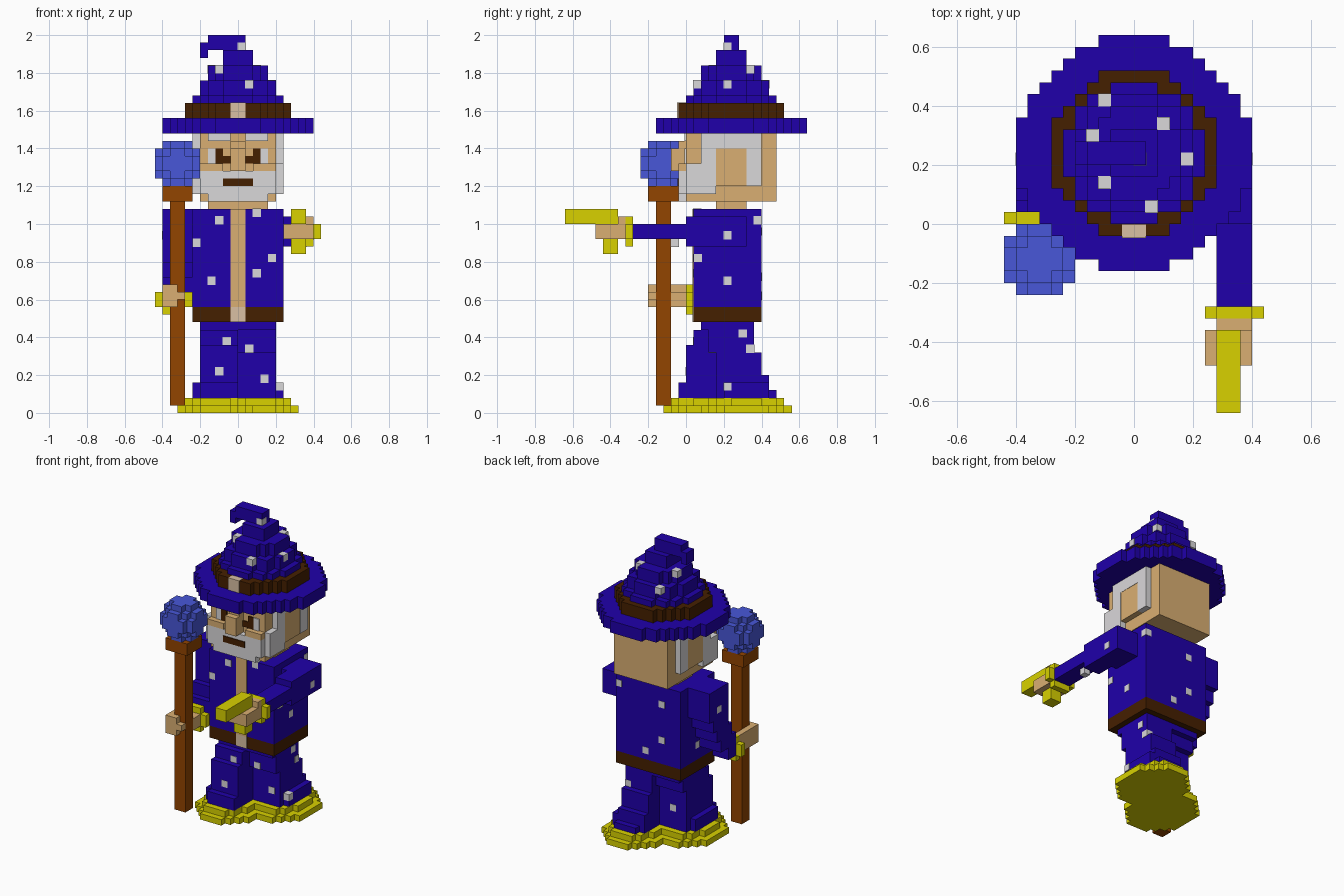
import bpy, bmesh, math

cube = bpy.data.objects.get("Cube")
if cube:
    bpy.data.objects.remove(cube, do_unlink=True)

V = 0.04  # block size


def material(name, rgb):
    m = bpy.data.materials.new(name)
    m.use_nodes = True
    m.diffuse_color = (*rgb, 1)
    bsdf = next(n for n in m.node_tree.nodes if n.type == 'BSDF_PRINCIPLED')
    bsdf.inputs["Base Color"].default_value = (*rgb, 1)
    return m


BLUE = material("robe_blue", (0.014, 0.0, 0.40))
GOLD = material("gold", (0.69, 0.64, 0.0))
ORB = material("orb_blue", (0.065, 0.095, 0.69))
WOOD = material("staff_wood", (0.29, 0.058, 0.0))
DARK = material("dark_brown", (0.060, 0.014, 0.0))
SKIN = material("skin_tan", (0.70, 0.43, 0.17))
HAIR = material("hair_grey", (0.70, 0.69, 0.70))
BUCKLE = material("buckle_beige", (0.70, 0.53, 0.37))


def finish(name, bm, mat):
    bmesh.ops.recalc_face_normals(bm, faces=bm.faces)
    me = bpy.data.meshes.new(name)
    bm.to_mesh(me)
    bm.free()
    me.materials.append(mat)
    ob = bpy.data.objects.new(name, me)
    bpy.context.collection.objects.link(ob)


def add_box(bm, x0, x1, y0, y1, z0, z1):
    for v in bmesh.ops.create_cube(bm, size=1)["verts"]:
        v.co.x = x1 if v.co.x > 0 else x0
        v.co.y = y1 if v.co.y > 0 else y0
        v.co.z = z1 if v.co.z > 0 else z0


def boxes(name, mat, *dims, mirror=False):
    bm = bmesh.new()
    for d in dims:
        add_box(bm, *d)
        if mirror:
            add_box(bm, -d[1], -d[0], *d[2:])
    finish(name, bm, mat)


def add_disc(bm, cx, rx, y0, y1, z0, z1, p=2.0):
    """Stair-stepped round slab, extruded from its outline."""
    ry = (y1 - y0) / 2
    side = []
    for i in range(round((y1 - y0) / V)):
        d = abs((i + 0.5) * V - ry) / ry
        w = max(1, round(rx * (1 - d ** p) ** (1 / p) / V)) * V
        if side and abs(side[-1][0] - w) < 1e-6:
            side.pop()
        else:
            side.append((w, y0 + i * V))
        side.append((w, y0 + (i + 1) * V))
    outline = [(cx + w, y) for w, y in side] + [(cx - w, y) for w, y in reversed(side)]
    face = bm.faces.new([bm.verts.new((x, y, z0)) for x, y in outline])
    new = bmesh.ops.extrude_face_region(bm, geom=[face])["geom"]
    for v in new:
        if isinstance(v, bmesh.types.BMVert):
            v.co.z = z1


def discs(name, mat, *layers):
    bm = bmesh.new()
    for d in layers:
        add_disc(bm, *d)
    finish(name, bm, mat)


# Gold hems: right foot forward, left foot back
discs("right_hem", GOLD, (-.12, .20, -.12, .36, 0, .04), (-.12, .16, -.08, .32, .04, .08))
discs("left_hem", GOLD, (.12, .20, .08, .56, 0, .04), (.12, .16, .12, .52, .04, .08))

# Striding robe legs
boxes("right_robe_leg", BLUE,
      (-.20, 0, -.04, .28, .08, .16), (-.24, -.20, 0, .24, .08, .16),
      (-.20, 0, 0, .28, .16, .36), (-.20, 0, .04, .32, .36, .44))
boxes("left_robe_leg", BLUE,
      (.04, .20, .16, .48, .08, .12), (.20, .24, .20, .44, .08, .16),
      (0, .20, .16, .44, .08, .20), (0, .20, .16, .40, .20, .32), (0, .20, .12, .36, .32, .44))
boxes("robe_hips", BLUE, (-.20, .20, .08, .36, .44, .48))

# Torso, belt and front trim
boxes("torso", BLUE, (-.24, .24, .04, .40, .56, 1.08))
boxes("belt", DARK, (-.24, .24, .04, .40, .48, .56))
boxes("belt_buckle", BUCKLE, (-.04, .04, .034, .05, .48, .56))
boxes("robe_trim", SKIN, (-.04, .04, .034, .05, .56, 1.08))

# Left arm stretched forward, holding a gold wand
boxes("left_sleeve", BLUE, (.24, .40, .12, .32, .88, 1.04), (.28, .40, 0, .12, .88, 1.04),
      (.28, .40, -.28, 0, .92, 1.0))
boxes("left_cuff", GOLD, (.24, .44, -.32, -.28, .92, 1.0), (.28, .40, -.32, -.28, .88, 1.04))
boxes("left_hand", SKIN, (.24, .40, -.48, -.36, .92, 1.0), (.28, .40, -.36, -.32, .92, 1.04))
boxes("gold_wand", GOLD, (.28, .36, -.64, -.36, 1.0, 1.08), (.28, .36, -.44, -.36, .84, .92))

# Right arm bent down to the staff in steps
boxes("right_sleeve", BLUE, (-.40, -.24, .12, .32, .88, 1.08), (-.40, -.24, .12, .28, .80, .88),
      (-.40, -.24, .08, .24, .72, .80), (-.40, -.24, .04, .20, .64, .72),
      (-.40, -.28, .04, .12, .56, .64))
boxes("right_cuff", GOLD, (-.44, -.24, 0, .04, .56, .64), (-.40, -.28, 0, .04, .52, .68))
boxes("right_hand", SKIN, (-.40, -.36, -.20, 0, .56, .68), (-.36, -.32, -.20, -.16, .56, .68),
      (-.32, -.28, -.20, -.16, .60, .64), (-.36, -.28, -.08, 0, .56, .64))

# Staff with a round orb
boxes("staff", WOOD, (-.36, -.28, -.16, -.08, .04, 1.12), (-.40, -.24, -.20, -.04, 1.12, 1.20))
discs("staff_orb", ORB,
      (-.32, .08, -.20, -.04, 1.20, 1.24), (-.32, .12, -.24, 0, 1.24, 1.28, 1.6),
      (-.32, .12, -.24, 0, 1.28, 1.36, 2.4), (-.32, .12, -.24, 0, 1.36, 1.40, 1.6),
      (-.32, .08, -.20, -.04, 1.40, 1.44))

# Head
boxes("neck", SKIN, (-.16, .16, .16, .32, 1.08, 1.12))
boxes("head", SKIN, (-.20, .20, 0, .48, 1.12, 1.48))
boxes("nose", SKIN, (-.04, .04, -.04, 0, 1.28, 1.44), (-.04, .04, -.08, -.04, 1.28, 1.40))
boxes("cheeks", SKIN, (.08, .20, -.04, 0, 1.28, 1.32), mirror=True)
boxes("side_hair", HAIR, (.20, .24, .08, .40, 1.40, 1.48), (.20, .24, .08, .16, 1.16, 1.40),
      (.20, .24, .32, .40, 1.20, 1.40), (.20, .24, 0, .08, 1.16, 1.32), mirror=True)
boxes("ears", SKIN, (.20, .238, .16, .32, 1.20, 1.40), mirror=True)
boxes("beard", HAIR, (-.20, .20, -.04, 0, 1.16, 1.28), (-.16, .16, -.04, 0, 1.12, 1.16))
boxes("mouth", DARK, (-.08, .08, -.046, -.03, 1.20, 1.24))
boxes("eyebrows", HAIR, (.04, .16, -.008, .01, 1.44, 1.48), mirror=True)
boxes("eye_whites", HAIR, (.12, .16, -.007, .01, 1.32, 1.40), mirror=True)
boxes("pupils", DARK, (.04, .12, -.007, .01, 1.32, 1.36), (.08, .12, -.007, .01, 1.36, 1.40), mirror=True)

# Pointed hat with a curled tip
discs("hat_brim", BLUE, (0, .40, -.16, .64, 1.48, 1.56, 1.85))
discs("hat_band", DARK, (0, .28, -.04, .52, 1.56, 1.64))
boxes("hat_buckle", BUCKLE, (-.04, .04, -.047, -.001, 1.56, 1.642))
discs("hat_cone", BLUE, (0, .24, 0, .48, 1.64, 1.68), (0, .20, .04, .44, 1.68, 1.76),
      (0, .16, .08, .40, 1.76, 1.84), (0, .08, .16, .32, 1.84, 1.92, 3))
boxes("hat_tip", BLUE, (-.16, .04, .20, .28, 1.92, 2.0), (-.20, -.16, .20, .28, 1.88, 1.96))

# Pale flecks sewn into hat and robe
flecks = [
    (-.10, .14, 1.82), (.06, .06, 1.74), (.18, .22, 1.74), (.10, .34, 1.82),
    (-.10, .42, 1.74), (-.14, .30, 1.82), (.02, .22, 1.94),
    (-.10, .06, 1.02), (.10, .06, 1.06), (.18, .06, .82), (.10, .06, .74),
    (-.14, .06, .70), (-.22, .06, .90), (.22, .064, .82), (.22, .22, .70),
    (.22, .38, 1.02), (.38, .22, .94), (.34, -.06, .90),
    (.02, .38, .62), (-.10, .38, .72), (-.10, .38, .96), (-.22, .22, .66), (-.38, .22, .94),
    (-.06, .06, .38), (.06, .14, .34), (-.10, .02, .22), (.14, .18, .18),
    (.18, .30, .42), (.18, .34, .34), (.22, .22, .14), (-.10, .26, .22),
]
r = V / 2 + 0.002
boxes("flecks", HAIR, *[(x - r, x + r, y - r, y + r, z - r, z + r) for x, y, z in flecks])
